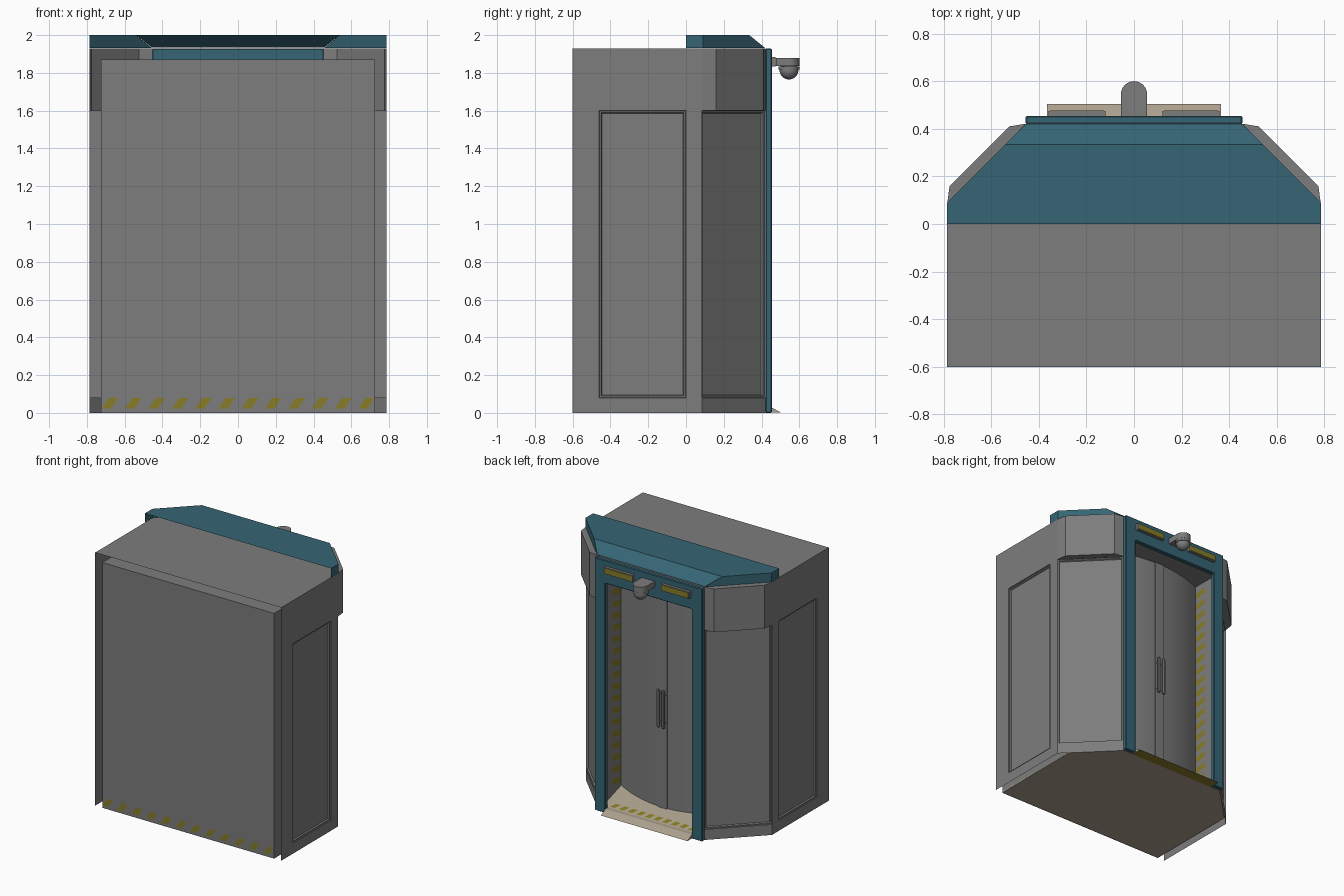
import bpy, bmesh, math
from mathutils import Vector

if "Cube" in bpy.data.objects:
    bpy.data.objects.remove(bpy.data.objects["Cube"])


def mat(name, r, g, b):
    m = bpy.data.materials.new(name)
    m.diffuse_color = (r, g, b, 1)
    m.use_nodes = True
    m.node_tree.nodes["Principled BSDF"].inputs["Base Color"].default_value = m.diffuse_color
    return m


GREY = mat("wall_grey", .205, .205, .205)
TEAL = mat("teal_trim", .036, .13, .175)
YELLOW = mat("hazard_yellow", .24, .20, .02)
BEIGE = mat("floor_beige", .41, .35, .265)


def obj(name, bm, m, mirror=False, smooth=False):
    me = bpy.data.meshes.new(name)
    bm.to_mesh(me)
    bm.free()
    me.materials.append(m)
    o = bpy.data.objects.new(name, me)
    bpy.context.collection.objects.link(o)
    if mirror:
        o.modifiers.new("mirror", 'MIRROR').use_mirror_merge = False
    if smooth:
        bpy.ops.object.select_all(action='DESELECT')
        o.select_set(True)
        bpy.context.view_layer.objects.active = o
        bpy.ops.object.shade_smooth_by_angle(angle=math.radians(35))
    return o


def face(bm, pts):
    return bm.faces.new([bm.verts.new(p) for p in pts])


def wall(bm, a, b, z0, z1, steps=()):
    """Upright sheet from plan point a to b, optionally with stepped insets."""
    f = face(bm, [(*a, z0), (*b, z0), (*b, z1), (*a, z1)])
    f.normal_update()
    for inset, depth in steps:
        bmesh.ops.inset_individual(bm, faces=[f], thickness=inset, depth=depth)


def add_box(bm, lo, hi):
    lo, hi = Vector(lo), Vector(hi)
    for v in bmesh.ops.create_cube(bm, size=1)["verts"]:
        v.co = (lo + hi) / 2 + v.co * (hi - lo)


def box(name, lo, hi, m, mirror=False):
    bm = bmesh.new()
    add_box(bm, lo, hi)
    return obj(name, bm, m, mirror)


def both(half):
    """Right-hand plan outline completed by its mirror image."""
    return half + [(-x, y) for x, y in reversed(half)]


def extrude(bm, pts, vec):
    """Closed solid swept from a flat outline along vec."""
    n, vec = len(pts), Vector(vec)
    a = [bm.verts.new(p) for p in pts]
    b = [bm.verts.new(Vector(p) + vec) for p in pts]
    bm.faces.new(a)
    bm.faces.new(b)
    for i in range(n):
        bm.faces.new((a[i], a[(i + 1) % n], b[(i + 1) % n], b[i]))
    bmesh.ops.recalc_face_normals(bm, faces=bm.faces[:])


def sheet(name, outline, z, m):
    bm = bmesh.new()
    face(bm, [(x, y, z) for x, y in outline])
    return obj(name, bm, m)


# Outer side walls with sunken panels
bm = bmesh.new()
X = .785
PANEL = [(.002, -.006), (.012, 0), (.007, -.010)]
wall(bm, (X, -.6), (X, -.46), 0, 1.93)
wall(bm, (X, -.46), (X, 0), 1.6, 1.93)
wall(bm, (X, -.46), (X, 0), 0, .08)
wall(bm, (X, 0), (X, .085), 0, 1.93)
wall(bm, (X, -.46), (X, 0), .08, 1.6, PANEL)
# Slanted corner walls: base strip and sunken panel
wall(bm, (X, .085), (.45, .42), 0, .08)
wall(bm, (X, .085), (.45, .42), .08, 1.6, PANEL)
# Web closing the side cavity
wall(bm, (.725, -.455), (.783, -.455), .08, 1.6)
obj("side_walls", bm, GREY, True)

# Upper corner cladding that overhangs the slanted walls
clad = [(X, .085), (.775, .16), (.525, .41), (.45, .422)]
bm = bmesh.new()
for a, b in zip(clad, clad[1:]):
    wall(bm, a, b, 1.6, 1.93)
face(bm, [(x, y, 1.6) for x, y in reversed(clad)])
obj("upper_cladding", bm, GREY, True)
sheet("roof", both([(X, -.6)] + clad), 1.93, GREY)

# Inner room: end panel, side walls, ceiling and floor
bm = bmesh.new()
wall(bm, (-.725, -.6), (.725, -.6), 0, 1.87)
wall(bm, (.725, -.6), (.725, .09), 0, 1.87)
wall(bm, (-.725, .09), (-.725, -.6), 0, 1.87)
obj("room_walls", bm, GREY)
sheet("ceiling", both([(.725, -.6), (.725, .09), (.41, .415)]), 1.87, GREY)
bm = bmesh.new()
extrude(bm, [(x, y, .002) for x, y in both([(.725, -.6), (.725, .142), (.45, .417)])], (0, 0, .026))
obj("floor", bm, BEIGE)

# Teal roof cap, open toward the front
bm = bmesh.new()
face(bm, [(-X, 0, 2), (X, 0, 2), (X, .09, 2), (.54, .335, 2), (-.54, .335, 2), (-X, .09, 2)])
face(bm, [(-.54, .335, 2), (.54, .335, 2), (.455, .42, 1.934), (-.455, .42, 1.934)])
obj("roof_cap", bm, TEAL)
bm = bmesh.new()
wall(bm, (X, 0), (X, .09), 1.931, 2)
face(bm, [(X, .09, 1.931), (.455, .42, 1.931), (.54, .335, 2), (X, .09, 2)])
obj("roof_cap_sides", bm, TEAL, True)

# Door frame: one arch-shaped piece
bm = bmesh.new()
arch = [(.365, 1.75), (.365, 0), (.455, 0), (.455, 1.928),
        (-.455, 1.928), (-.455, 0), (-.365, 0), (-.365, 1.75)]
extrude(bm, [(x, .42, z) for x, z in arch], (0, .034, 0))
b = obj("door_frame", bm, TEAL).modifiers.new("bevel", 'BEVEL')
b.width, b.segments = .005, 1

# Doorway: side jambs, soffit and a floor that rises toward the door
J, TOP, RISE = .41, 1.765, .32


def floor_z(y):
    return .03 + RISE * (.42 - y)


bm = bmesh.new()
wall(bm, (J, .19), (J, .422), .028, TOP)
obj("doorway_jamb", bm, GREY, True)
sheet("doorway_soffit", both([(J, .18), (J, .422)]), TOP, GREY)
bm = bmesh.new()
side = [(.19, .02), (.419, .02), (.419, .03), (.19, floor_z(.19))]
extrude(bm, [(-J, y, z) for y, z in side], (2 * J, 0, 0))
obj("doorway_floor", bm, BEIGE)

# Entry ramp with a yellow underside
bm = bmesh.new()
side = [(.418, .001), (.505, .001), (.45, .03), (.418, .03)]
extrude(bm, [(-.365, y, z) for y, z in side], (.73, 0, 0))
o = obj("entry_ramp", bm, BEIGE)
o.data.materials.append(YELLOW)
for p in o.data.polygons:
    p.material_index = int(p.normal.z < -.9)

# Curved double door with centre strip and handles
R, CY, N = 1.03, -.75, 24
A = math.asin(J / R)


def arc(t):
    return (R * math.sin(t), CY + R * math.cos(t))


bm = bmesh.new()
for i in range(N):
    wall(bm, arc(A - 2 * A * i / N), arc(A - 2 * A * (i + 1) / N), .03, TOP)
bmesh.ops.remove_doubles(bm, verts=bm.verts[:], dist=1e-4)
obj("curved_door", bm, GREY, smooth=True)
box("door_centre_strip", (-.038, .27, .03), (.038, .286, TOP), GREY)
bm = bmesh.new()
for s in (-1, 1):
    x = s * .022
    add_box(bm, (x - .012, .295, .69), (x + .012, .313, .98))
    for z in (.72, .93):
        add_box(bm, (x - .008, .28, z), (x + .008, .30, z + .02))
obj("door_handles", bm, GREY).modifiers.new("bevel", 'BEVEL').width = .006


# Hazard marks: outer end panel, doorway floor, jambs
def slanted_row(name, count, x0, pitch, width, shift, lo, hi):
    bm = bmesh.new()
    for i in range(count):
        x = x0 + i * pitch
        pts = [(x, *lo), (x + width, *lo), (x + width + shift, *hi), (x + shift, *hi)]
        face(bm, [(min(px, -x0), y, z) for px, y, z in pts])
    obj(name, bm, YELLOW)


slanted_row("end_panel_stripes", 12, -.722, .1235, .05, .04, (-.602, .022), (-.602, .08))
slanted_row("doorway_floor_stripes", 10, -.362, .0725, .042, .022,
            (.37, floor_z(.37) + .002), (.41, floor_z(.41) + .002))
bm = bmesh.new()
for i in range(18):
    z = .13 + i * .09
    face(bm, [(J - .002, .205, z), (J - .002, .295, z + .015), (J - .002, .295, z + .06), (J - .002, .205, z + .045)])
obj("jamb_stripes", bm, YELLOW, True)

# Lamps on the lintel
box("lamp_housing", (.12, .45, 1.835), (.36, .475, 1.885), GREY, True)
box("lamp_strip", (.127, .474, 1.84), (.353, .478, 1.88), YELLOW, True)

# Dome camera: rounded arm, collar and dome
r, cy = .055, .545
bm = bmesh.new()
outline = [(-r, .45), (r, .45)] + [(r * math.cos(math.pi * i / 16), cy + r * math.sin(math.pi * i / 16)) for i in range(1, 17)]
outline.insert(2, (r, cy))
extrude(bm, [(x, y, 1.836) for x, y in outline], (0, 0, .044))
obj("camera_arm", bm, GREY, smooth=True)
bm = bmesh.new()
bmesh.ops.create_cone(bm, segments=32, radius1=.055, radius2=.055, depth=.018, cap_ends=True)
bmesh.ops.translate(bm, vec=(0, cy, 1.826), verts=bm.verts[:])
obj("camera_collar", bm, GREY, smooth=True)
bm = bmesh.new()
bmesh.ops.create_uvsphere(bm, u_segments=24, v_segments=16, radius=.05)
bmesh.ops.translate(bm, vec=(0, cy, 1.815), verts=bm.verts[:])
obj("camera_dome", bm, GREY, smooth=True)
